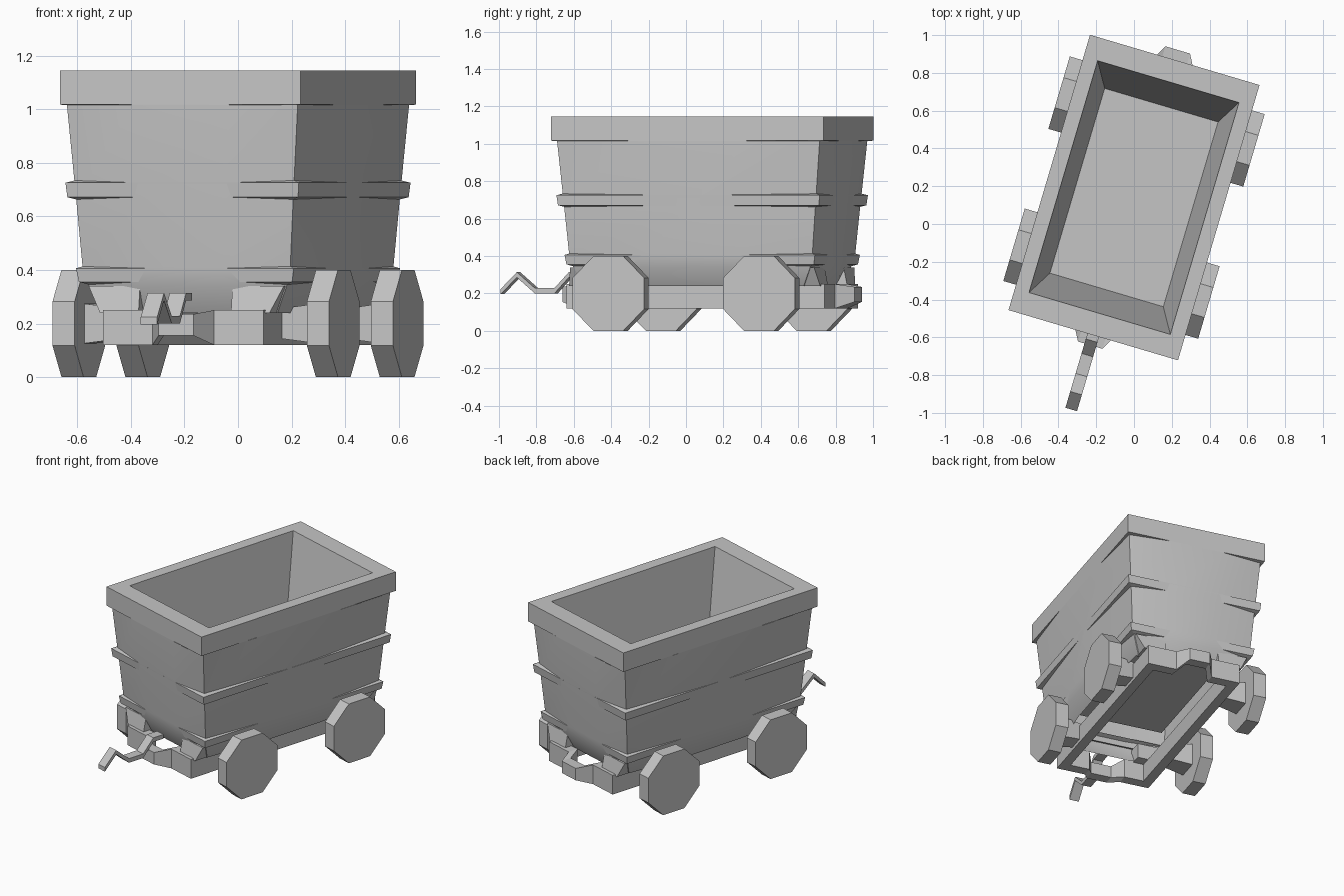
import bpy, bmesh, math
from mathutils import Matrix

cube = bpy.data.objects.get("Cube")
if cube:
    bpy.data.objects.remove(cube, do_unlink=True)

grey = bpy.data.materials.new("plain_grey")
grey.use_nodes = True
COLOR = (0.56, 0.56, 0.56, 1)
grey.diffuse_color = COLOR
grey.node_tree.nodes["Principled BSDF"].inputs["Base Color"].default_value = COLOR

# The cart stands turned on the ground; parts are built along its own axes
PLACE = Matrix.Translation((0, 0.14, 0)) @ Matrix.Rotation(math.radians(-16.5), 4, "Z")
SIDES = (-1, 1)


def finish(name, bm, smooth=False):
    bmesh.ops.recalc_face_normals(bm, faces=bm.faces)
    mesh = bpy.data.meshes.new(name)
    bm.to_mesh(mesh)
    bm.free()
    mesh.transform(PLACE)
    mesh.materials.append(grey)
    obj = bpy.data.objects.new(name, mesh)
    bpy.context.collection.objects.link(obj)
    if smooth:
        bpy.ops.object.select_all(action="DESELECT")
        obj.select_set(True)
        bpy.context.view_layer.objects.active = obj
        bpy.ops.object.shade_smooth_by_angle(angle=math.radians(32))


def loft(bm, rings, start=True, end=True):
    """Join rings of points with quads and cap the chosen ends."""
    loops = [[bm.verts.new(p) for p in ring] for ring in rings]
    n = len(loops[0])
    for low, high in zip(loops, loops[1:]):
        for i in range(n):
            j = (i + 1) % n
            bm.faces.new((low[i], low[j], high[j], high[i]))
    if start:
        bm.faces.new(loops[0])
    if end:
        bm.faces.new(loops[-1])


def rect(a, b, z):
    return [(-a, -b, z), (a, -b, z), (a, b, z), (-a, b, z)]


def ring(a, b, z, out=0, end_half=0.19, side_half=0.33):
    """Rectangle whose four walls bulge outwards between their middle points."""
    p, q = a + out, b + out
    half = [(-a, -b), (-end_half, -q), (end_half, -q), (a, -b), (p, -side_half), (p, side_half)]
    return [(x, y, z) for x, y in half + [(-x, -y) for x, y in half]]


# Tub: open underneath, bulging walls, thick rim, sloping inside and raised floor
bm = bmesh.new()
loft(bm, [ring(0.335, 0.61, 0.24, 0.03, 0.14, 0.25),
          ring(0.385, 0.66, 0.34, 0.035, 0.14, 0.25),
          ring(0.404, 0.678, 0.41, 0.022, 0.14, 0.25),
          ring(0.422, 0.70, 0.66, 0.028, 0.17, 0.02),
          ring(0.449, 0.732, 1.015),
          ring(0.468, 0.76, 1.017),
          ring(0.468, 0.76, 1.145),
          ring(0.39, 0.64, 1.145),
          ring(0.313, 0.51, 0.41, 0, 0.14, 0.25)], start=False)
# The rim lies flush with the bulged middle of each wall
for v in bm.verts:
    if abs(v.co.z - 1.015) < 0.0005:
        if abs(v.co.x) < 0.2:
            v.co.y = math.copysign(0.76, v.co.y)
        elif abs(v.co.y) < 0.4:
            v.co.x = math.copysign(0.468, v.co.x)
finish("tub", bm, smooth=True)


# Straight bands that show at the corners, where the walls draw back
def band(name, low, high, out):
    (a0, b0, z0), (a1, b1, z1) = low, high
    chamfer = 0.15 * (z1 - z0)
    bm = bmesh.new()
    loft(bm, [rect(a0 - 0.01, b0 - 0.01, z0), rect(a0 + out, b0 + out, z0 + chamfer),
              rect(a1 + out, b1 + out, z1 - chamfer), rect(a1 - 0.01, b1 - 0.01, z1)],
         start=False, end=False)
    finish(name, bm)


band("middle_band", (0.422, 0.70, 0.66), (0.427, 0.707, 0.737), 0.027)
band("lower_band", (0.395, 0.67, 0.345), (0.404, 0.678, 0.417), 0.02)

# Brackets between frame and tub corners
bm = bmesh.new()
for sx in SIDES:
    for sy in SIDES:
        loft(bm, [[(sx * x, sy * y, z) for x, y in ((0.18, 0.58), (w, 0.58), (w, d), (0.18, d))]
                  for z, w, d in ((0.24, 0.33, 0.70), (0.34, 0.38, 0.68))])
finish("corner_brackets", bm)

# Frame: two side rails and end beams with a coupler bulge
bm = bmesh.new()
for sx in SIDES:
    loft(bm, [[(sx * x, y, z) for x, z in ((0.25, 0.12), (0.313, 0.12), (0.313, 0.24), (0.25, 0.24))]
              for y in (-0.68, 0.68)])
finish("side_rails", bm)

BEAM = [(0.313, 0.72, 0.12, 0.25), (0.12, 0.72, 0.12, 0.25), (0.068, 0.815, 0.155, 0.235)]
BEAM += [(-x, y, z0, z1) for x, y, z0, z1 in reversed(BEAM)]
for sy, name in ((-1, "front_beam"), (1, "rear_beam")):
    bm = bmesh.new()
    loft(bm, [[(x, sy * y, z0), (x, sy * y, z1), (x, sy * (y - 0.07), z1), (x, sy * (y - 0.07), z0)]
              for x, y, z0, z1 in BEAM])
    finish(name, bm)

# Wheels with flat-bottomed octagon outlines, and their axle boxes
for sx, side in ((1, "left"), (-1, "right")):
    for sy, end in ((-1, "front"), (1, "rear")):
        bm = bmesh.new()
        radius = 0.2 / math.cos(math.pi / 8)
        angles = [(i + 0.5) * math.pi / 4 for i in range(8)]
        loft(bm, [[(sx * x, sy * 0.42 + radius * math.cos(t), 0.2 + radius * math.sin(t))
                   for t in angles] for x in (0.452, 0.538)])
        finish(f"{end}_{side}_wheel", bm)
        bm = bmesh.new()
        loft(bm, [[(sx * x, sy * 0.42 + i * h, 0.2 + j * h)
                   for i, j in ((-1, -1), (1, -1), (1, 1), (-1, 1))]
                  for x, h in ((0.3, 0.055), (0.46, 0.075))])
        finish(f"{end}_{side}_axle_box", bm)

# Drawbar: bent flat strip at the front
PATH = [(-1.17, 0.21), (-1.08, 0.3), (-0.98, 0.215), (-0.87, 0.215), (-0.79, 0.3), (-0.71, 0.3)]
bm = bmesh.new()
loft(bm, [[(-0.032, y, z - 0.014), (0.032, y, z - 0.014),
           (0.032, y, z + 0.014), (-0.032, y, z + 0.014)] for y, z in PATH])
finish("drawbar", bm)
